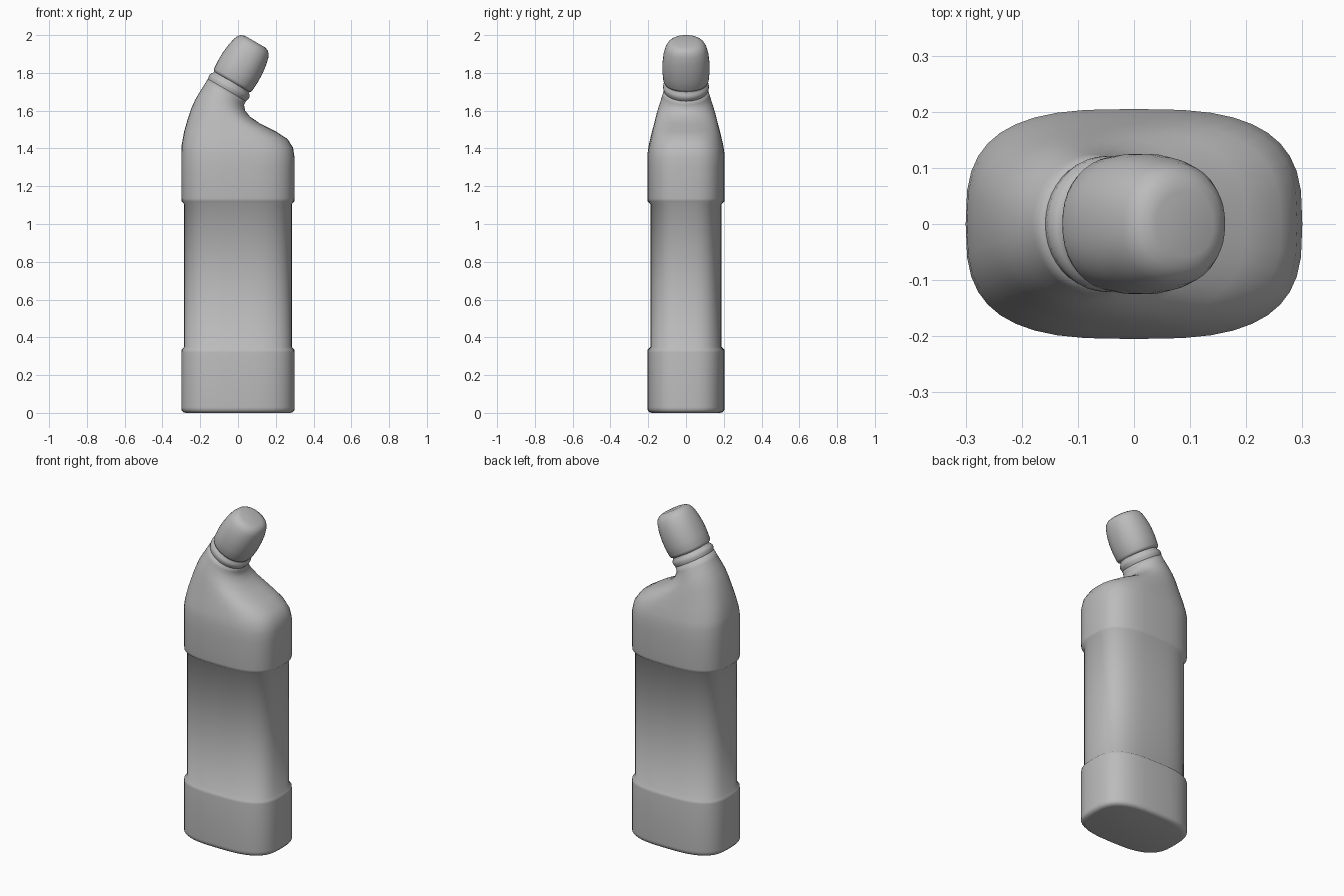
import bpy, bmesh, math
from mathutils import Vector

if "Cube" in bpy.data.objects:
    bpy.data.objects.remove(bpy.data.objects["Cube"])

SEG = 40

mat = bpy.data.materials.new("grey plastic")
mat.diffuse_color = (0.5, 0.5, 0.5, 1)
mat.use_nodes = True
mat.node_tree.nodes["Principled BSDF"].inputs["Base Color"].default_value = mat.diffuse_color


def section(left, right, hy, n):
    """Superellipse ring spanning two points in the xz plane, half depth hy."""
    l, r = Vector((left[0], 0, left[1])), Vector((right[0], 0, right[1]))
    c, u = (l + r) / 2, (r - l) / 2
    pts = []
    for i in range(SEG):
        a = 2 * math.pi * i / SEG
        ca, sa = math.cos(a), math.sin(a)
        x = math.copysign(abs(ca) ** (2 / n), ca)
        y = math.copysign(abs(sa) ** (2 / n), sa)
        pts.append(c + u * x + Vector((0, hy * y, 0)))
    return pts


def loft(name, rings):
    bm = bmesh.new()
    loops = [[bm.verts.new(p) for p in ring] for ring in rings]
    for a, b in zip(loops, loops[1:]):
        for i in range(SEG):
            j = (i + 1) % SEG
            bm.faces.new((a[i], a[j], b[j], b[i]))
    bm.faces.new(loops[0][::-1])
    bm.faces.new(loops[-1])
    bmesh.ops.recalc_face_normals(bm, faces=bm.faces)
    for f in bm.faces:
        f.smooth = True
    me = bpy.data.meshes.new(name)
    bm.to_mesh(me)
    bm.free()
    me.materials.append(mat)
    ob = bpy.data.objects.new(name, me)
    bpy.context.collection.objects.link(ob)
    return ob


# bottle body: straight part as (z, half width, half depth)
straight = [(0, .275, .18), (.004, .29, .195), (.016, .3, .204), (.03, .3, .205),
            (.32, .3, .205), (.335, .298, .203), (.35, .285, .188),
            (1.105, .285, .188), (1.12, .298, .203), (1.135, .3, .205), (1.3, .3, .205)]
rings = [section((-w, z), (w, z), d, 3) for z, w, d in straight]

# shoulder and tilted neck: left point, right point, half depth, squareness
shoulder = [((-.3, 1.38), (.3, 1.35), .205, 3),
            ((-.298, 1.42), (.291, 1.405), .198, 2.9),
            ((-.285, 1.49), (.262, 1.45), .185, 2.7),
            ((-.268, 1.55), (.20, 1.49), .172, 2.5),
            ((-.25, 1.605), (.12, 1.53), .16, 2.3),
            ((-.228, 1.655), (.065, 1.567), .147, 2.2),
            ((-.205, 1.695), (.038, 1.60), .135, 2.1),
            ((-.18, 1.735), (.032, 1.63), .124, 2),
            ((-.16, 1.768), (.043, 1.652), .117, 2)]
rings += [section(*s) for s in shoulder]
loft("bottle_body", rings)


# parts along the tilted neck axis: (distance, half width, half depth)
def tilted(name, profile, n):
    out = []
    for t, w, d in profile:
        cx, cz = -.05 + .5 * t, 1.722 + .866 * t
        out.append(section((cx - .866 * w, cz + .5 * w), (cx + .866 * w, cz - .5 * w), d, n))
    loft(name, out)


tilted("neck_collar", [(-.03, .112, .112), (-.012, .117, .118), (0, .121, .121),
                       (.012, .121, .121), (.022, .115, .115), (.03, .108, .109),
                       (.06, .108, .109)], 2)
tilted("cap", [(.035, .105, .107), (.04, .113, .116), (.052, .117, .121), (.10, .12, .125),
               (.15, .119, .125), (.20, .113, .119), (.24, .104, .109), (.262, .094, .097),
               (.275, .08, .08), (.281, .06, .058)], 2.2)
